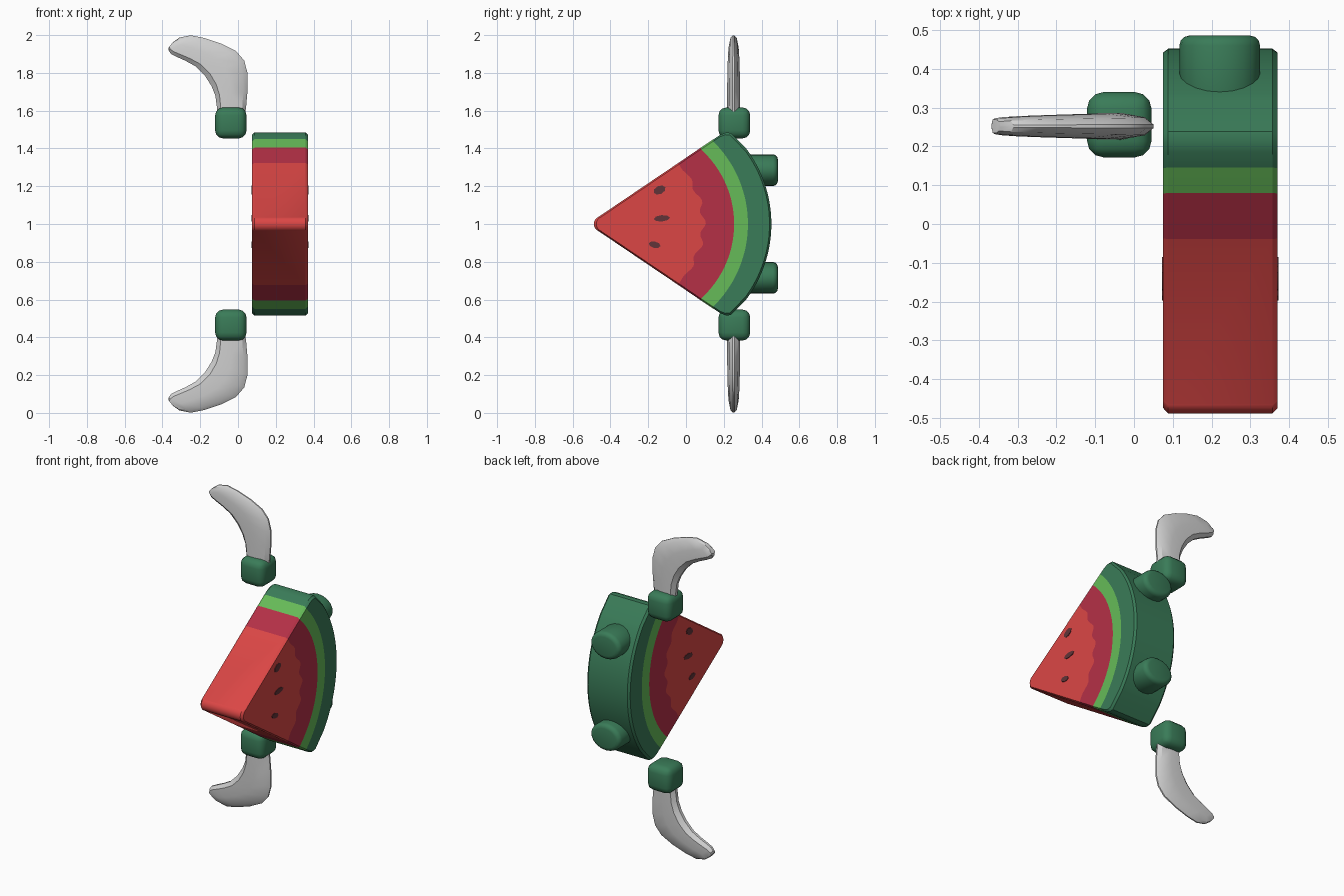
import bpy, bmesh, math
from mathutils import Matrix

if "Cube" in bpy.data.objects:
    bpy.data.objects.remove(bpy.data.objects["Cube"])


def material(name, rgb):
    m = bpy.data.materials.new(name)
    m.diffuse_color = (*rgb, 1)
    m.use_nodes = True
    m.node_tree.nodes["Principled BSDF"].inputs["Base Color"].default_value = m.diffuse_color
    return m


FLESH = material("red flesh", (0.71, 0.062, 0.06))
DEEP = material("deep red flesh", (0.46, 0.03, 0.062))
LIME = material("light green rind", (0.133, 0.5, 0.098))
RIND = material("dark green rind", (0.042, 0.2, 0.098))
SEED = material("seed brown", (0.12, 0.034, 0.04))
BLADE = material("pale grey", (0.64, 0.64, 0.64))


def finish(bm, name, mats, angle=35):
    bmesh.ops.recalc_face_normals(bm, faces=bm.faces[:])
    me = bpy.data.meshes.new(name)
    bm.to_mesh(me)
    bm.free()
    for m in mats:
        me.materials.append(m)
    ob = bpy.data.objects.new(name, me)
    bpy.context.collection.objects.link(ob)
    bpy.ops.object.select_all(action='DESELECT')
    bpy.context.view_layer.objects.active = ob
    ob.select_set(True)
    bpy.ops.object.shade_smooth_by_angle(angle=math.radians(angle))
    return ob


# Melon slice: curved rows from tip to rind, in (y, z) around z = 1
N = 40
ts = [2 * j / N - 1 for j in range(N + 1)]


def arc(centre, radius, half):
    return [(centre + math.sqrt(radius ** 2 - (half * t) ** 2), half * t) for t in ts]


def tip_row():
    return [(-0.45 - 0.038 * math.cos(t * 1.2), 0.04 * math.sin(t * 1.2)) for t in ts]


def wavy_row():
    row = []
    for t in ts:
        z = 0.324 * t
        wave = 0.014 * math.sin(t * 17 + 1.2) * (1 - t ** 6)
        row.append((0.093 - 1.26 * z * z + wave, z))
    return row


def rind_row():
    row = arc(-0.214, 0.666, 0.465)
    for k, (y, z) in enumerate([(0.185, 0.474), (0.213, 0.485), (0.238, 0.482)]):
        row[k], row[N - k] = (y, -z), (y, z)
    return row


rows = [tip_row(), wavy_row(), arc(-0.285, 0.545, 0.405), arc(-0.293, 0.628, 0.449), rind_row()]
layers = [(0.075, 0.975), (0.088, 1.0), (0.357, 1.0), (0.37, 0.975)]

bm = bmesh.new()
grid = [[[bm.verts.new((x, 0.05 + (y - 0.05) * s, 1 + z * s)) for y, z in row]
         for row in rows] for x, s in layers]


def face(vs, mat):
    bm.faces.new(vs).material_index = mat


for layer in (grid[0], grid[-1]):                     # flat sides
    for i in range(4):
        for j in range(N):
            face((layer[i][j], layer[i][j + 1], layer[i + 1][j + 1], layer[i + 1][j]), i)
for a, b in zip(grid, grid[1:]):                      # rim with bevelled edges
    for i in range(4):
        for j in (0, N):
            face((a[i][j], a[i + 1][j], b[i + 1][j], b[i][j]), i)
    for i, mat in ((0, 0), (4, 3)):
        for j in range(N):
            face((a[i][j], a[i][j + 1], b[i][j + 1], b[i][j]), mat)
finish(bm, "melon_slice", [FLESH, DEEP, LIME, RIND], 30)

# Seeds: thin plates on both flat sides (y, z, half length, half width, tilt)
seeds = [(-0.14, 1.18, 0.034, 0.022, 25), (-0.128, 1.03, 0.043, 0.017, 5),
         (-0.166, 0.89, 0.032, 0.017, -12)]
for side, x in (("left", 0.075), ("right", 0.37)):
    for k, (y, z, a, b, tilt) in enumerate(seeds):
        bm = bmesh.new()
        bmesh.ops.create_cone(bm, cap_ends=True, segments=8, radius1=1, radius2=1, depth=0.006,
                              matrix=Matrix.Rotation(math.pi / 2, 4, 'Y'))
        bmesh.ops.scale(bm, vec=(1, a, b), verts=bm.verts)
        bmesh.ops.transform(bm, verts=bm.verts, matrix=Matrix.Translation((x, y, z))
                            @ Matrix.Rotation(math.radians(tilt), 4, 'X'))
        finish(bm, f"seed_{side}_{k + 1}", [SEED])

# Blade sections: inner edge x, z and outer edge x, z
sections = [(-0.105, 0.56, 0.035, 0.56), (-0.112, 0.62, 0.043, 0.62), (-0.12, 0.68, 0.05, 0.70),
            (-0.14, 0.73, 0.05, 0.80), (-0.175, 0.785, 0.033, 0.865), (-0.225, 0.835, -0.01, 0.915),
            (-0.28, 0.865, -0.09, 0.955), (-0.325, 0.885, -0.18, 0.985), (-0.355, 0.90, -0.25, 0.999),
            (-0.367, 0.918, -0.31, 0.987), (-0.367, 0.934, -0.345, 0.962)]
# position across the blade and half thickness
across = [(0, 0.010), (0.13, 0.034), (0.5, 0.035), (0.87, 0.024), (1, 0.005)]

for name, s in (("upper", 1), ("lower", -1)):
    # Curved blade
    bm = bmesh.new()
    rings = []
    for k, (xi, zi, xo, zo) in enumerate(sections):
        f = 1 - 0.5 * (k / (len(sections) - 1)) ** 2
        loop = [(u, h * f) for u, h in across] + [(u, -h * f) for u, h in reversed(across)]
        rings.append([bm.verts.new((xi + (xo - xi) * u, 0.252 + h, 1 + s * (zi + (zo - zi) * u)))
                      for u, h in loop])
    for a, b in zip(rings, rings[1:]):
        for j in range(len(a)):
            n = (j + 1) % len(a)
            bm.faces.new((a[j], a[n], b[n], b[j]))
    bm.faces.new(rings[0])
    bm.faces.new(rings[-1])
    finish(bm, f"{name}_blade", [BLADE], 30)

    # Rounded socket holding the blade
    bm = bmesh.new()
    bmesh.ops.create_cube(bm, size=1)
    bmesh.ops.scale(bm, vec=(0.166, 0.168, 0.164), verts=bm.verts)
    bmesh.ops.bevel(bm, geom=bm.edges[:], offset=0.042, segments=3, profile=0.5, affect='EDGES')
    bmesh.ops.translate(bm, vec=(-0.038, 0.256, 1 + s * 0.535), verts=bm.verts)
    finish(bm, f"{name}_socket", [RIND], 45)

    # Round knob on the back of the rind
    bm = bmesh.new()
    bmesh.ops.create_cone(bm, cap_ends=True, segments=20, radius1=1, radius2=1, depth=0.17,
                          matrix=Matrix.Rotation(math.pi / 2, 4, 'X'))
    bmesh.ops.scale(bm, vec=(0.104, 1, 0.084), verts=bm.verts)
    caps = [e for e in bm.edges if abs(e.verts[0].co.y - e.verts[1].co.y) < 0.001]
    bmesh.ops.bevel(bm, geom=caps, offset=0.026, segments=3, profile=0.5, affect='EDGES')
    bmesh.ops.translate(bm, vec=(0.221, 0.401, 1 + s * 0.285), verts=bm.verts)
    finish(bm, f"{name}_knob", [RIND], 45)
